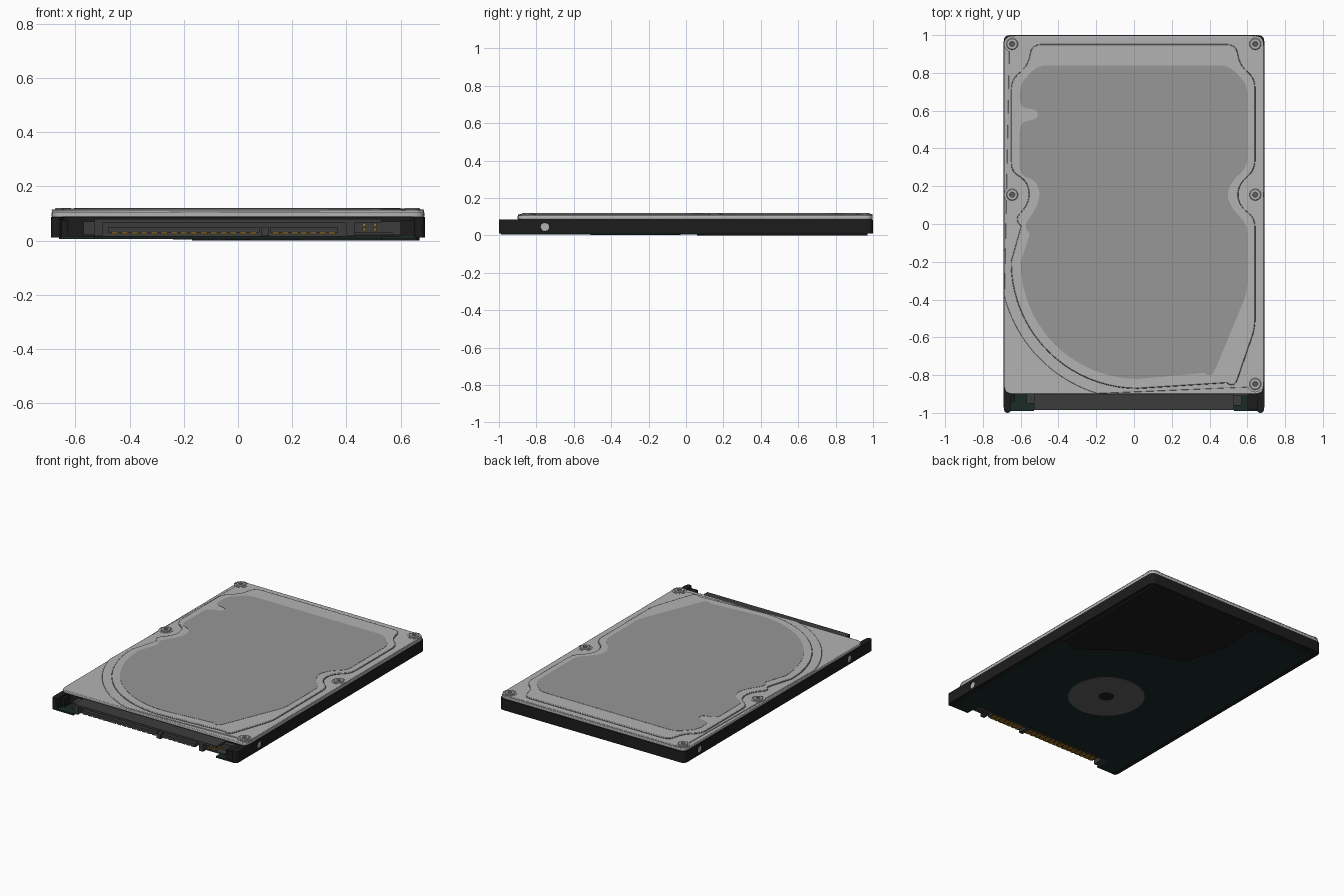
import bpy, bmesh, math
from mathutils import Vector

if "Cube" in bpy.data.objects:
    bpy.data.objects.remove(bpy.data.objects["Cube"])


def mat(name, r, g, b):
    m = bpy.data.materials.new(name)
    m.diffuse_color = (r, g, b, 1)
    m.use_nodes = True
    m.node_tree.nodes["Principled BSDF"].inputs["Base Color"].default_value = m.diffuse_color
    return m


BLACK = mat("black", 0.012, 0.012, 0.012)
STEEL = mat("steel", 0.45, 0.45, 0.45)
LABEL = mat("label_grey", 0.31, 0.31, 0.31)
GREEN = mat("board_green", 0.01, 0.025, 0.021)
PLASTIC = mat("plastic", 0.045, 0.045, 0.045)
GOLD = mat("gold", 0.35, 0.17, 0.01)
HUB = mat("hub_grey", 0.12, 0.12, 0.12)


def finish(ob, bevel=0, smooth=True):
    if bevel:
        m = ob.modifiers.new("bevel", 'BEVEL')
        m.width, m.segments, m.limit_method = bevel, 2, 'ANGLE'
        m.angle_limit = math.radians(50)
    if smooth:
        bpy.ops.object.select_all(action='DESELECT')
        ob.select_set(True)
        bpy.context.view_layer.objects.active = ob
        bpy.ops.object.shade_smooth_by_angle()
    return ob


def to_object(name, bm, material):
    bmesh.ops.recalc_face_normals(bm, faces=bm.faces)
    me = bpy.data.meshes.new(name)
    bm.to_mesh(me)
    bm.free()
    me.materials.append(material)
    ob = bpy.data.objects.new(name, me)
    bpy.context.collection.objects.link(ob)
    return ob


def slab(name, pts, z0, z1, material, bevel=0):
    bm = bmesh.new()
    f = bm.faces.new([bm.verts.new((p[0], p[1], z0)) for p in pts])
    ext = bmesh.ops.extrude_face_region(bm, geom=[f])
    verts = [v for v in ext["geom"] if isinstance(v, bmesh.types.BMVert)]
    bmesh.ops.translate(bm, vec=(0, 0, z1 - z0), verts=verts)
    return finish(to_object(name, bm, material), bevel)


def boxes(name, spans, material):
    bm = bmesh.new()
    for x0, x1, y0, y1, z0, z1 in spans:
        g = bmesh.ops.create_cube(bm, size=1)
        for v in g["verts"]:
            v.co = Vector(((x0 + x1) / 2 + v.co.x * (x1 - x0),
                           (y0 + y1) / 2 + v.co.y * (y1 - y0),
                           (z0 + z1) / 2 + v.co.z * (z1 - z0)))
    return to_object(name, bm, material)


def rounded(pts, r, n=5):
    out = []
    for i, p in enumerate(pts):
        p, a, b = Vector(p), Vector(pts[i - 1]), Vector(pts[(i + 1) % len(pts)])
        da, db = a - p, b - p
        s = p + da.normalized() * min(r, da.length * 0.45)
        e = p + db.normalized() * min(r, db.length * 0.45)
        for k in range(n + 1):
            t = k / n
            out.append(s * (1 - t) ** 2 + p * 2 * t * (1 - t) + e * t * t)
    return out


def arc(cx, cy, r, a0, a1, n=20):
    return [(cx + r * math.cos(math.radians(a0 + (a1 - a0) * k / n)),
             cy + r * math.sin(math.radians(a0 + (a1 - a0) * k / n))) for k in range(n + 1)]


def lathe(name, profile, loc, material, n=32):
    # revolve (radius, z) pairs around a vertical axis
    bm = bmesh.new()
    rings = [[bm.verts.new((loc[0] + x, loc[1] + y, z)) for x, y in arc(0, 0, r, 0, 360, n)[:-1]]
             for r, z in profile]
    for a, b in zip(rings, rings[1:]):
        for i in range(n):
            bm.faces.new((a[i], a[(i + 1) % n], b[(i + 1) % n], b[i]))
    bm.faces.new(rings[0])
    bm.faces.new(rings[-1])
    return finish(to_object(name, bm, material))


# Base casting with forward side arms around the connector bay
base = slab("base_casting", rounded([(-0.69, -1), (-0.65, -1), (-0.65, -0.88), (0.65, -0.88),
            (0.65, -1), (0.69, -1), (0.69, 1), (-0.69, 1)], 0.035), 0.011, 0.086, BLACK)
cut = bmesh.new()
for sx in (-1, 1):
    for y in (-0.755, 0.835):
        g = bmesh.ops.create_cone(cut, cap_ends=True, segments=24, radius1=0.023, radius2=0.023, depth=0.08)
        for v in g["verts"]:
            v.co = Vector((sx * 0.69 + v.co.z, y + v.co.y, 0.045 + v.co.x))
cutter = to_object("side_hole_cutter", cut, STEEL)
cutter.hide_render = True
cutter.hide_set(True)
mod = base.modifiers.new("side_holes", 'BOOLEAN')
mod.object, mod.operation, mod.solver = cutter, 'DIFFERENCE', 'EXACT'

# Bright threaded inserts in the side holes
bm = bmesh.new()
for sx in (-1, 1):
    for y in (-0.755, 0.835):
        g = bmesh.ops.create_cone(bm, cap_ends=True, segments=24, radius1=0.0225, radius2=0.0225, depth=0.03)
        for v in g["verts"]:
            v.co = Vector((sx * 0.67 + v.co.z, y + v.co.y, 0.045 + v.co.x))
finish(to_object("side_inserts", bm, STEEL))

# Raised underside of the casting and circuit board around it
edge = [(0.66, 0.1), (0.53, 0.06), (0.26, 0.27), (-0.09, 0.38), (-0.17, 0.66), (-0.17, 0.96)]
slab("underside_panel", [(0.67, 0.97)] + edge, 0.0, 0.014, BLACK)
slab("circuit_board", edge[::-1] + [(0.66, -0.99), (0.53, -0.99), (0.53, -0.88), (-0.53, -0.88),
     (-0.53, -0.99), (-0.66, -0.99), (-0.66, 0.96)][0:], 0.005, 0.016, GREEN)

# Spindle hub on the underside
lathe("spindle_hub", [(0.24, 0.008), (0.24, 0.003), (0.05, 0.003)], (0, -0.27), HUB, 48)
lathe("spindle_centre", [(0.048, 0.006), (0.048, 0.002)], (0, -0.27), BLACK)

# Cover: lower plate, main plate trimmed by a large arc, raised plateau, label
slab("cover_plate", rounded([(-0.688, -0.9), (0.688, -0.9), (0.688, 0.998), (-0.688, 0.998)], 0.045),
     0.086, 0.106, STEEL, 0.004)
CX, CY = 0.02, -0.2
main = rounded([(0.686, -0.898), (0.686, 0.996), (-0.686, 0.996)], 0.045)
slab("cover_step", main + arc(CX, CY, 0.73, 194.5, 253), 0.1, 0.112, STEEL, 0.003)


def panel(outer, notch_x):
    # right side upward, across the back, down the left side, then the round front corner
    return rounded(outer, 0.05) + arc(CX, CY, CX + notch_x, 180, 270)


plateau = panel([(0.53, -0.87), (0.64, -0.55), (0.64, 0.03), (0.565, 0.09), (0.545, 0.155), (0.565, 0.22),
                 (0.64, 0.29), (0.64, 0.77), (0.56, 0.84), (0.54, 0.95), (-0.54, 0.95), (-0.56, 0.84),
                 (-0.65, 0.76), (-0.65, 0.28), (-0.57, 0.23), (-0.55, 0.155), (-0.57, 0.09),
                 (-0.635, 0.02)], 0.65)
slab("cover_plateau", plateau, 0.11, 0.119, STEEL, 0.003)
label = panel([(0.41, -0.82), (0.6, -0.36), (0.6, 0.0), (0.52, 0.08), (0.49, 0.155), (0.52, 0.23),
               (0.6, 0.3), (0.6, 0.74), (0.5, 0.84), (-0.51, 0.84), (-0.605, 0.74), (-0.605, 0.615),
               (-0.51, 0.605), (-0.51, 0.555), (-0.605, 0.54), (-0.605, 0.26), (-0.52, 0.23),
               (-0.495, 0.155), (-0.52, 0.08), (-0.59, -0.02)], 0.6)
slab("label", label, 0.118, 0.1205, LABEL)

# Thin dark seam following the plateau edge
cu = bpy.data.curves.new("plateau_seam", 'CURVE')
cu.dimensions, cu.bevel_depth, cu.bevel_resolution = '3D', 0.0025, 1
sp = cu.splines.new('POLY')
sp.points.add(len(plateau) - 1)
for q, p in zip(sp.points, plateau):
    q.co = (p[0], p[1], 0.1125, 1)
sp.use_cyclic_u = True
cu.materials.append(HUB)
bpy.context.collection.objects.link(bpy.data.objects.new("plateau_seam", cu))

# Cover screws with recessed sockets, each inside a raised ring
for i, (x, y) in enumerate([(-0.645, 0.953), (0.642, 0.953), (-0.645, 0.155), (0.642, 0.155), (0.642, -0.847)]):
    lathe(f"screw_ring_{i}", [(0.044, 0.11), (0.044, 0.114), (0.039, 0.114), (0.039, 0.1125)], (x, y), STEEL)
    lathe(f"screw_{i}", [(0.031, 0.11), (0.031, 0.117), (0.027, 0.12), (0.014, 0.12), (0.012, 0.114)],
          (x, y), STEEL)
    lathe(f"screw_socket_{i}", [(0.012, 0.113), (0.012, 0.116)], (x, y), HUB, 6)

# Connector: shell, back wall, end guides, divider and contact tongues
boxes("connector_shell", [
    (-0.53, 0.53, -0.985, -0.87, 0.066, 0.08), (-0.53, 0.43, -0.91, -0.87, 0.014, 0.07),
    (-0.53, -0.50, -0.985, -0.87, 0.016, 0.07), (0.40, 0.43, -0.985, -0.87, 0.016, 0.07),
    (0.085, 0.115, -0.985, -0.87, 0.016, 0.05), (-0.57, -0.53, -0.95, -0.87, 0.02, 0.07),
    (0.43, 0.61, -0.91, -0.87, 0.02, 0.07), (0.43, 0.57, -0.96, -0.87, 0.02, 0.03)], PLASTIC)
boxes("contact_tongues", [(-0.48, 0.08, -0.98, -0.89, 0.03, 0.05),
                          (0.12, 0.37, -0.98, -0.89, 0.03, 0.05)], PLASTIC)
pins = [(-0.455 + 0.0365 * i) for i in range(15)] + [(0.14 + 0.0345 * i) for i in range(7)]
boxes("contacts", [(x - 0.012, x + 0.012, -0.978, -0.88, 0.025, 0.031) for x in pins], GOLD)
boxes("jumper_pins", [(x, x + 0.012, -0.96, -0.9, z, z + 0.012)
                      for x in (0.46, 0.5) for z in (0.035, 0.052)], GOLD)
boxes("corner_blocks", [(0.6, 0.655, -0.985, -0.87, 0.015, 0.075),
                        (-0.655, -0.63, -0.94, -0.87, 0.015, 0.075)], BLACK)
